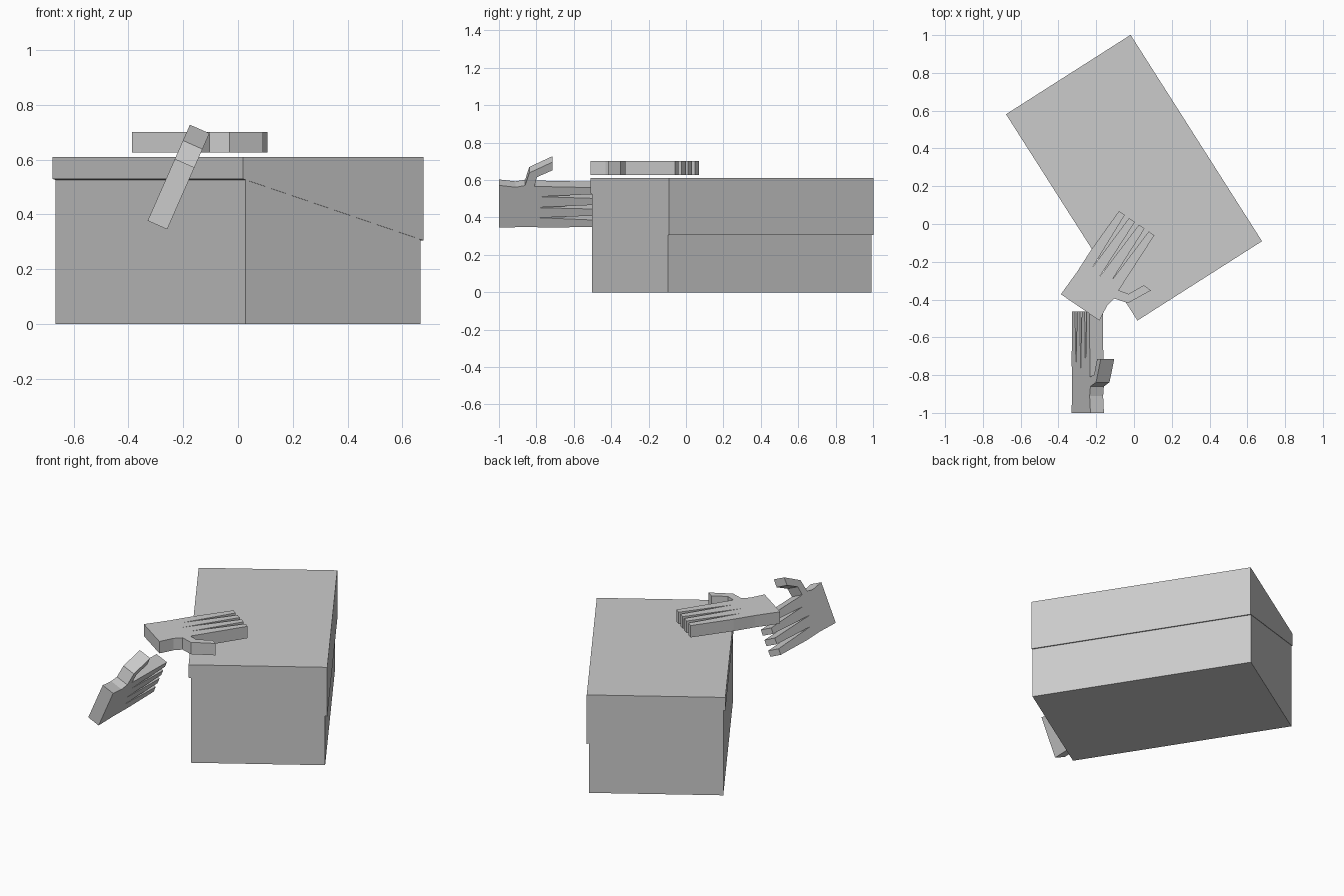
import bpy, bmesh, math
from mathutils import Matrix, Vector

if "Cube" in bpy.data.objects:
    bpy.data.objects.remove(bpy.data.objects["Cube"])

grey = bpy.data.materials.new("plain_grey")
grey.diffuse_color = (0.6, 0.6, 0.6, 1)
grey.use_nodes = True
grey.node_tree.nodes["Principled BSDF"].inputs["Base Color"].default_value = grey.diffuse_color


def prism(name, outline, depth, matrix):
    """Extrude a flat 2D outline along local z, then place it."""
    bm = bmesh.new()
    face = bm.faces.new([bm.verts.new((a, b, 0)) for a, b in outline])
    ext = bmesh.ops.extrude_face_region(bm, geom=[face])
    moved = [g for g in ext["geom"] if isinstance(g, bmesh.types.BMVert)]
    bmesh.ops.translate(bm, verts=moved, vec=(0, 0, depth))
    bmesh.ops.transform(bm, matrix=matrix, verts=bm.verts)
    bmesh.ops.recalc_face_normals(bm, faces=bm.faces)
    me = bpy.data.meshes.new(name)
    bm.to_mesh(me)
    bm.free()
    me.materials.append(grey)
    ob = bpy.data.objects.new(name, me)
    bpy.context.collection.objects.link(ob)
    return ob


def frame(origin, a, b):
    """Placement matrix from an origin and two in-plane directions."""
    a, b = Vector(a).normalized(), Vector(b).normalized()
    m = Matrix((a, b, a.cross(b))).transposed().to_4x4()
    m.translation = Vector(origin)
    return m


# Box: profiles drawn in the (width, height) plane, extruded along the length
turn = math.radians(32.5)
width_dir = Vector((math.cos(turn), math.sin(turn), 0))
length_dir = Vector((-math.sin(turn), math.cos(turn), 0))
centre = Vector((0, 0.245, 0))


def box_part(name, profile, half_length):
    origin = centre + length_dir * half_length
    prism(name, profile, 2 * half_length, frame(origin, width_dir, (0, 0, 1)))


box_part("box_base", [(-0.379, 0), (0.379, 0), (0.379, 0.32), (-0.379, 0.54)], 0.645)
box_part("box_lid", [(-0.391, 0.53), (0.391, 0.305), (0.391, 0.61), (-0.391, 0.61)], 0.6475)

# Hand outline: (along fingers, across palm towards the thumb)
hand = [(0, 0), (0.15, 0.004), (0.28, 0.0)]
tips = [(0.006, 0.043), (0.071, 0.108), (0.134, 0.170), (0.197, 0.233)]
gaps = [(0.215, 0.058), (0.19, 0.117), (0.215, 0.181)]
for i, (lo, hi) in enumerate(tips):
    hand += [(0.537, lo), (0.537, hi)]
    if i < 3:
        hand.append(gaps[i])
# thumb and wrist
hand += [(0.19, 0.241), (0.203, 0.295), (0.286, 0.335), (0.286, 0.383),
         (0.162, 0.32), (0.14, 0.246), (0.089, 0.236), (0, 0.247)]

prism("resting_hand", hand, 0.074, frame((-0.387, -0.372, 0.701), (0.563, 0.826, 0), (0.826, -0.563, 0)))
prism("side_hand", hand, 0.078, frame((-0.33, -1.0, 0.377), (0, 1, 0), (0.403, 0, 0.915)))
